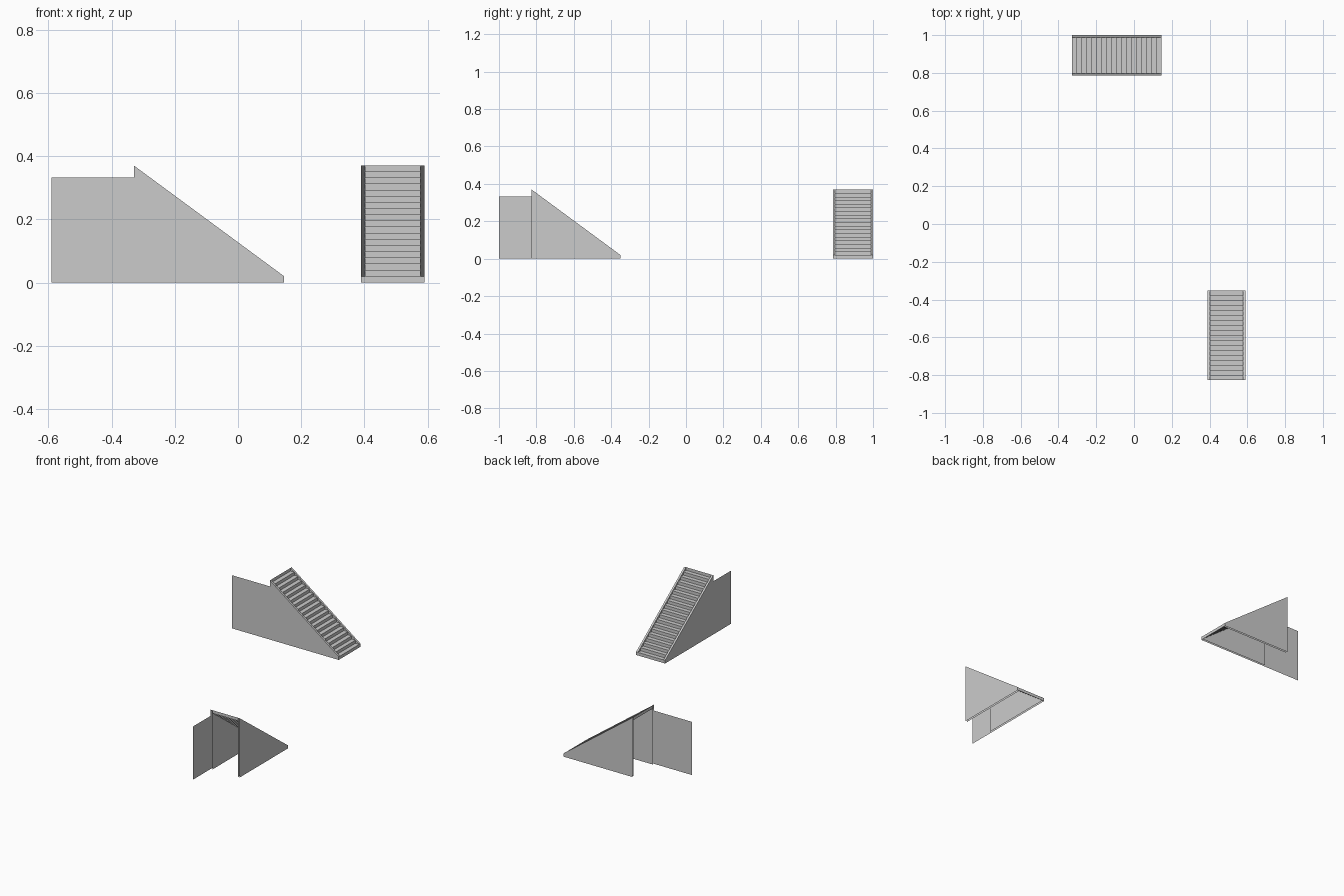
import bpy
import bmesh
from mathutils import Matrix, Vector

cube = bpy.data.objects.get("Cube")
if cube:
    bpy.data.objects.remove(cube, do_unlink=True)

RUN, TOP, TOE = 0.475, 0.37, 0.02      # stair length, peak height, toe height
STEPS = 18
BOARD = 0.012                          # side board thickness
PANEL_TOP = 0.332                      # landing panel height

grey = bpy.data.materials.new("plain_grey")
grey.use_nodes = True
grey.diffuse_color = (0.6, 0.6, 0.6, 1)
grey.node_tree.nodes["Principled BSDF"].inputs["Base Color"].default_value = (0.6, 0.6, 0.6, 1)


def make_sheets(name, frame, sheets):
    """Build flat faces from (points, facing) pairs given in the stair's own frame."""
    bm = bmesh.new()
    for points, facing in sheets:
        face = bm.faces.new([bm.verts.new(frame @ Vector(p)) for p in points])
        face.normal_update()
        if face.normal.dot(frame.to_3x3() @ Vector(facing)) < 0:
            face.normal_flip()
    bmesh.ops.remove_doubles(bm, verts=bm.verts, dist=1e-5)
    mesh = bpy.data.meshes.new(name)
    bm.to_mesh(mesh)
    bm.free()
    mesh.materials.append(grey)
    obj = bpy.data.objects.new(name, mesh)
    bpy.context.collection.objects.link(obj)


def wall(v, panel=0):
    """Sloped side wall, optionally carried on behind as a landing panel."""
    outline = [(0, 0), (0, TOE), (RUN, TOP)]
    if panel:
        outline += [(RUN, PANEL_TOP), (RUN + panel, PANEL_TOP), (RUN + panel, 0)]
    else:
        outline += [(RUN, 0)]
    return [(u, v, z) for u, z in outline]


def strip(a, b, v0, v1):
    """Rectangle between two profile points, spanning v0 to v1 across the stair."""
    return [(a[0], v0, a[1]), (b[0], v0, b[1]), (b[0], v1, b[1]), (a[0], v1, a[1])]


def staircase(prefix, frame, width, panel):
    # Hollow side boards, open at the back and below
    for side, outer, inner, out, length in (
            ("panel_side", 0, BOARD, -1, panel),
            ("open_side", width, width - BOARD, 1, 0)):
        make_sheets(f"{prefix}_{side}_board", frame, [
            (wall(outer, length), (0, out, 0)),
            (wall(inner), (0, -out, 0)),
            (strip((0, TOE), (RUN, TOP), outer, inner), (-1, 0, 1)),
            (strip((0, 0), (0, TOE), outer, inner), (-1, 0, 0)),
        ])

    # Thin treads and risers between the boards
    going, rise = RUN / STEPS, TOP / (STEPS + 1)
    v0, v1 = BOARD, width - BOARD
    flight = []
    for i in range(STEPS + 1):
        u, z = i * going, i * rise
        flight.append((strip((u, z), (u, z + rise), v0, v1), (-1, 0, 0)))
        if i < STEPS:
            flight.append((strip((u, z + rise), (u + going, z + rise), v0, v1), (0, 0, 1)))
    make_sheets(f"{prefix}_steps", frame, flight)


# Stair frames: u climbs the run, v goes across, z is up
back_frame = Matrix(((-1, 0, 0, 0.146), (0, 1, 0, 0.785), (0, 0, 1, 0), (0, 0, 0, 1)))
front_frame = Matrix(((0, 1, 0, 0.39), (-1, 0, 0, -0.351), (0, 0, 1, 0), (0, 0, 0, 1)))

staircase("back_stair", back_frame, 0.215, 0.261)
staircase("front_stair", front_frame, 0.2, 0.174)
